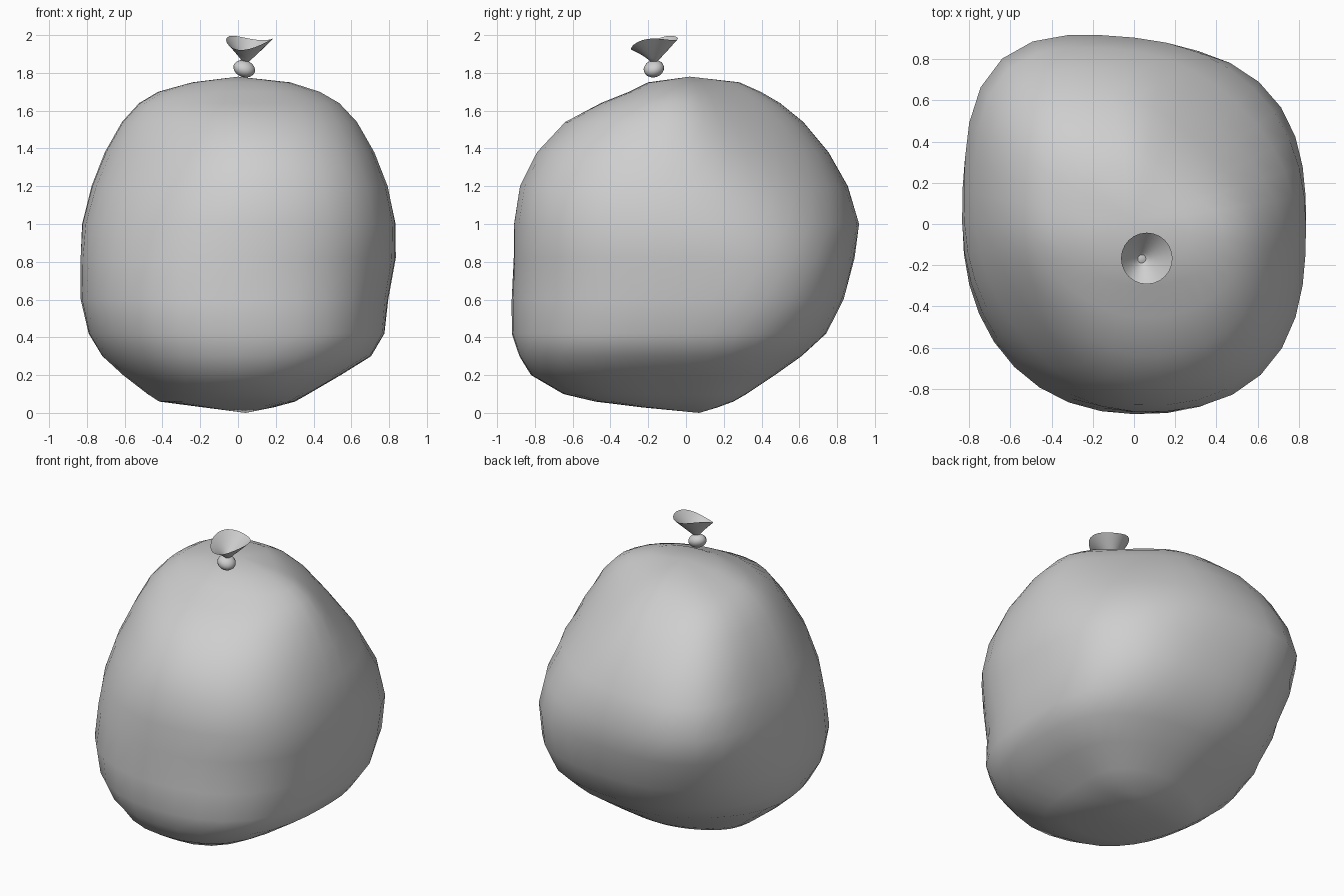
import bpy
import bmesh
from math import sin, cos, pi, radians

default_cube = bpy.data.objects.get("Cube")
if default_cube:
    bpy.data.objects.remove(default_cube, do_unlink=True)

grey = bpy.data.materials.new("plain grey")
grey.use_nodes = True
grey.diffuse_color = (0.62, 0.62, 0.62, 1)
grey.node_tree.nodes["Principled BSDF"].inputs["Base Color"].default_value = (0.62, 0.62, 0.62, 1)


def loft(name, rings, bottom=None, top=None):
    """Skin a stack of closed rings, optionally closed by pole points."""
    bm = bmesh.new()
    rows = [[bm.verts.new(p) for p in ring] for ring in rings]
    count = len(rows[0])
    for low, high in zip(rows, rows[1:]):
        for i in range(count):
            j = (i + 1) % count
            bm.faces.new((low[i], low[j], high[j], high[i]))
    for pole, row, flip in ((bottom, rows[0], True), (top, rows[-1], False)):
        if pole:
            tip = bm.verts.new(pole)
            for i in range(count):
                a, b = row[i], row[(i + 1) % count]
                bm.faces.new((b, a, tip) if flip else (a, b, tip))
    mesh = bpy.data.meshes.new(name)
    bm.to_mesh(mesh)
    bm.free()
    mesh.materials.append(grey)
    mesh.shade_smooth()
    obj = bpy.data.objects.new(name, mesh)
    bpy.context.collection.objects.link(obj)
    return obj


# Lumpy sack: height, then reach to right, left, front and back
levels = [
    (0.03, 0.19, 0.19, 0.24, 0.17),
    (0.06, 0.42, 0.30, 0.48, 0.25),
    (0.10, 0.48, 0.37, 0.65, 0.32),
    (0.20, 0.61, 0.54, 0.82, 0.47),
    (0.30, 0.72, 0.70, 0.88, 0.61),
    (0.42, 0.79, 0.77, 0.92, 0.74),
    (0.60, 0.83, 0.79, 0.92, 0.83),
    (0.82, 0.83, 0.83, 0.91, 0.88),
    (1.00, 0.82, 0.83, 0.91, 0.90),
    (1.20, 0.77, 0.79, 0.88, 0.84),
    (1.38, 0.70, 0.72, 0.79, 0.74),
    (1.54, 0.61, 0.63, 0.64, 0.61),
    (1.64, 0.52, 0.54, 0.45, 0.49),
    (1.70, 0.42, 0.44, 0.30, 0.39),
    (1.75, 0.24, 0.28, 0.20, 0.28),
]
# Corner squareness at rising heights, keyed by (left side, back side)
heights = (0.2, 0.65, 1.05, 1.4, 1.7)
squareness = {(True, True): (2.6, 3.4, 2.1, 1.4, 1.1), (False, True): (1.6, 2.3, 3.8, 4.0, 4.0),
              (False, False): (2.1, 2.2, 1.8, 1.5, 1.6), (True, False): (3.0, 2.5, 2.8, 2.7, 2.5)}


def blend(z, values):
    """Interpolate values given at the listed heights."""
    for k in range(len(heights) - 1):
        if z < heights[k + 1]:
            t = max(0, (z - heights[k]) / (heights[k + 1] - heights[k]))
            return values[k] + (values[k + 1] - values[k]) * t
    return values[-1]


def sack_ring(z, right, left, front, back, count=36):
    angles = [2 * pi * i / count for i in range(count)]
    reach = []
    for a in angles:
        c, s = cos(a), sin(a)
        n = blend(z, squareness[(c > 0, s > 0)])
        rx = left if c > 0 else right
        ry = back if s > 0 else front
        reach.append((abs(c / rx) ** n + abs(s / ry) ** n) ** (-1 / n))
    ring = []
    for i, a in enumerate(angles):
        # Average with the neighbours to soften the meeting of corners
        r = (reach[i - 1] + 2 * reach[i] + reach[(i + 1) % count]) / 4
        x, y = r * cos(a), r * sin(a)
        # The back swells toward the right side
        ring.append((x, y - 0.08 * x * max(0, y), z))
    return ring


loft("sack_body", [sack_ring(*level) for level in levels],
     bottom=(0.04, 0.07, 0), top=(0, 0.02, 1.78))

# Knot bead tying the neck
bpy.ops.mesh.primitive_uv_sphere_add(segments=16, ring_count=10, radius=1,
                                     location=(0.033, -0.17, 1.822),
                                     rotation=(radians(14), radians(18), 0))
knot = bpy.context.object
knot.name = "knot"
knot.scale = (0.059, 0.055, 0.044)
knot.data.materials.append(grey)
knot.data.shade_smooth()


# Flared, wavy mouth above the knot
def mouth_ring(t, count=24):
    radius = 0.012 + 0.113 * t
    ring = []
    for i in range(count):
        a = 2 * pi * i / count
        wave = 0.027 * sin(a) + 0.012 * cos(2 * a) - 0.014 * sin(2 * a) + 0.004 * cos(a)
        ring.append((0.04 + 0.022 * t + radius * cos(a),
                     -0.17 + 0.003 * t + radius * sin(a),
                     1.855 + 0.111 * t + wave * t ** 1.5))
    return ring


loft("flared_mouth", [mouth_ring(k / 5) for k in range(6)], bottom=(0.04, -0.17, 1.85))
